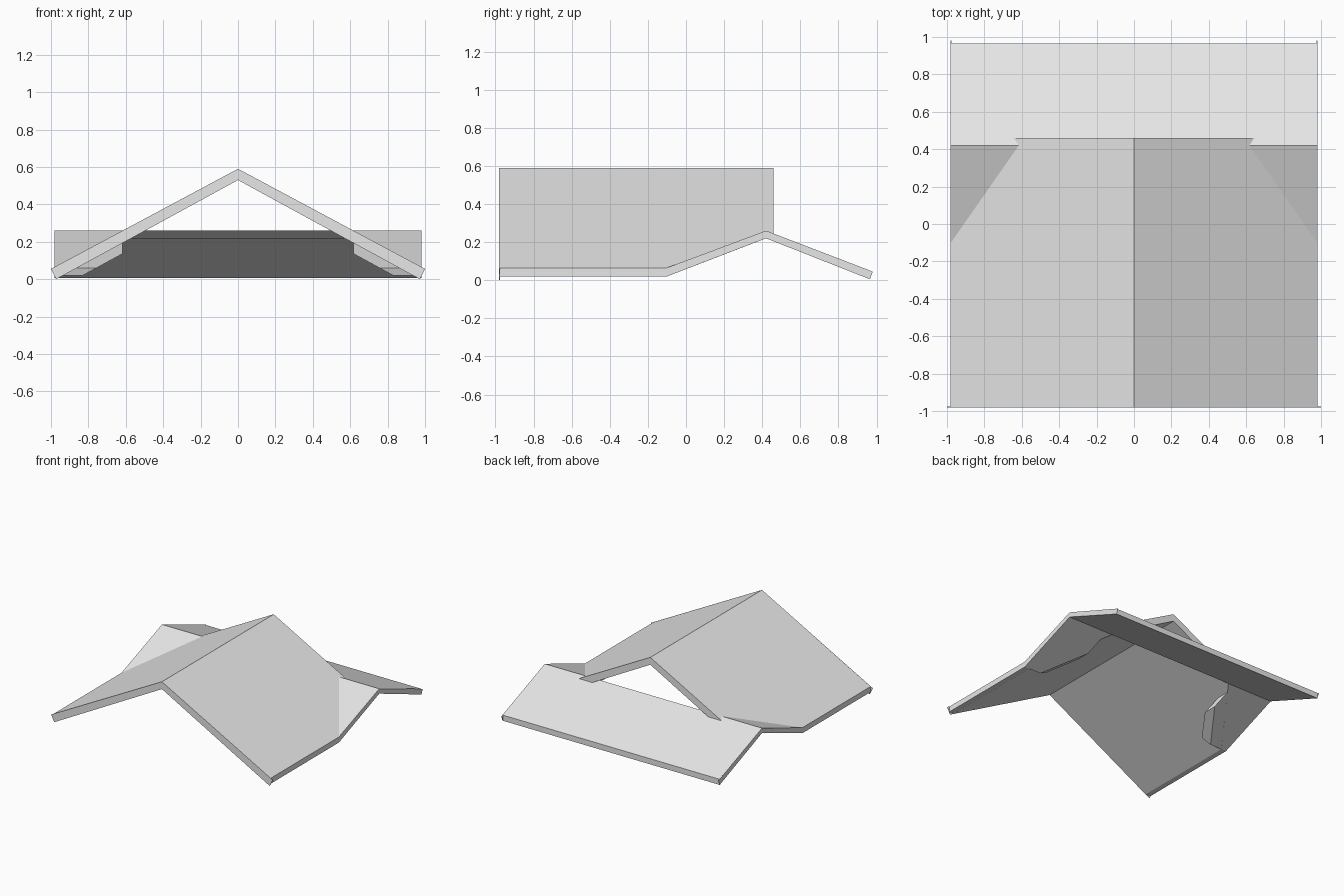
import bpy, bmesh
from mathutils import Vector

cube = bpy.data.objects.get("Cube")
if cube:
    bpy.data.objects.remove(cube)

GREY = (0.8, 0.8, 0.8, 1.0)
mat = bpy.data.materials.new("roof grey")
mat.use_nodes = True
mat.diffuse_color = GREY
mat.node_tree.nodes["Principled BSDF"].inputs["Base Color"].default_value = GREY


def prism(name, profile, axis, start, end, cut=None, open_edge=None, mirror=False):
    """Extrude a profile along x or y; cut = (point, normal) keeps the normal side."""
    bm = bmesh.new()

    def ring(t):
        return [bm.verts.new((t, a, z) if axis == "x" else (a, t, z)) for a, z in profile]

    first, last = ring(start), ring(end)
    bm.faces.new(first)
    bm.faces.new(last[::-1])
    n = len(profile)
    for i in range(n):
        j = (i + 1) % n
        bm.faces.new((first[j], first[i], last[i], last[j]))
    bmesh.ops.recalc_face_normals(bm, faces=bm.faces)
    if cut:
        point, normal = cut
        bmesh.ops.bisect_plane(bm, geom=bm.verts[:] + bm.edges[:] + bm.faces[:],
                               plane_co=point, plane_no=Vector(normal).normalized(),
                               clear_inner=True)
        rim = [e for e in bm.edges if e.is_boundary]
        bmesh.ops.holes_fill(bm, edges=rim, sides=0)
        bmesh.ops.recalc_face_normals(bm, faces=bm.faces)
    if open_edge is not None:
        # Leave the hidden joint at the ridge open
        joint = [f for f in bm.faces
                 if all(abs(v.co.y - open_edge) < 1e-4 for v in f.verts)]
        bmesh.ops.delete(bm, geom=joint, context="FACES")
    mesh = bpy.data.meshes.new(name)
    bm.to_mesh(mesh)
    bm.free()
    mesh.materials.append(mat)
    obj = bpy.data.objects.new(name, mesh)
    bpy.context.scene.collection.objects.link(obj)
    if mirror:
        obj.modifiers.new("Mirror", "MIRROR").use_mirror_merge = False
    return obj


def symmetric(half):
    """Close a half chevron: outer points down the right, inner ones back to the apex."""
    return half + [(-x, z) for x, z in reversed(half) if x > 0]


def chevron(top, eave, under):
    outer = [top] + eave
    left = [(-x, z) for x, z in eave]
    return outer + [under] + left[::-1]


RIDGE_Y, TRIM = 0.42, 0.003

# Main gable: long chevron, trimmed where it meets the underside of the cross roof
valley = ((0, RIDGE_Y, 0.22), (0, -0.385, 1))
prism("main_roof", chevron((0, 0.59), [(0.98, 0.065), (0.98, 0.02), (0.935, 0.02)], (0, 0.53)),
      "y", -0.98 + TRIM, 0.46, cut=valley)
prism("main_gable_trim", chevron((0, 0.59), [(1.0, 0.055), (0.972, 0.0)], (0, 0.53)),
      "y", -0.98, -0.98 + TRIM)

# Cross roof: rear slope runs the full width
prism("cross_roof_rear_slope",
      [(RIDGE_Y, 0.26), (0.965, 0.051), (0.965, 0.005), (RIDGE_Y, 0.22)],
      "x", -0.98 + TRIM, 0.98 - TRIM, open_edge=RIDGE_Y)

# Cross roof: front slopes stop just inside the main gable
inner_plane = ((0.83, 0, 0.02), (0.546, 0, 1))
prism("cross_roof_front_slopes",
      [(RIDGE_Y, 0.26), (-0.115, 0.06), (-0.1, 0.02), (RIDGE_Y, 0.22)],
      "x", 0.617, 0.98, cut=inner_plane, mirror=True)

# Thin end trims of the rear slope
prism("cross_roof_end_trims",
      [(RIDGE_Y, 0.26), (0.98, 0.045), (0.965, 0.005), (RIDGE_Y, 0.22)],
      "x", 0.98 - TRIM, 0.98, mirror=True)
